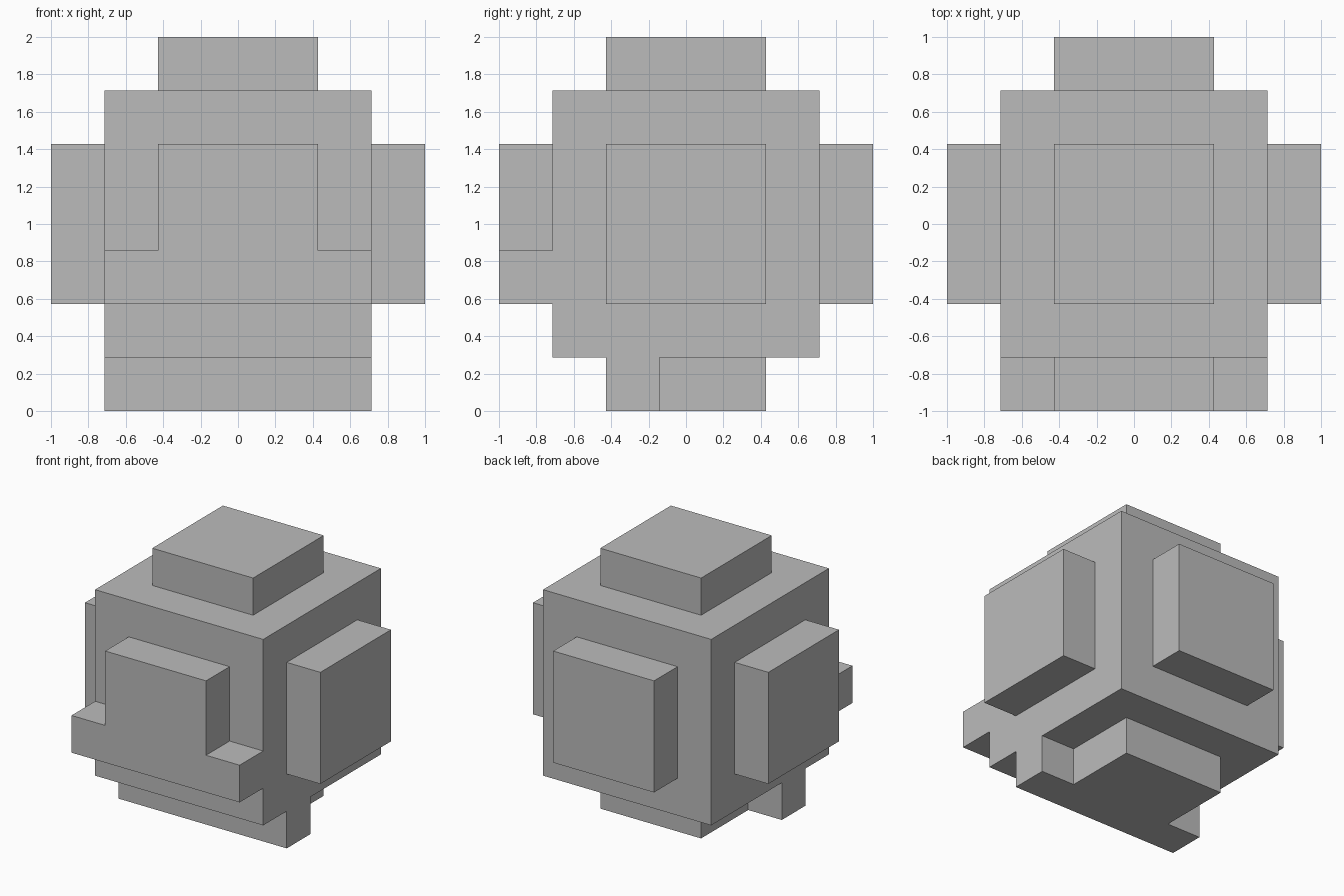
import bpy
import bmesh
from mathutils import Matrix, Vector

cube = bpy.data.objects.get("Cube")
if cube:
    bpy.data.objects.remove(cube)

U = 1 / 7                      # half a block: the whole model is 14 units wide
CENTRE = Vector((0, 0, 7))
CORE, PAD, OUTER = 5, 3, 7     # half widths of core and pads, reach of pads

grey = bpy.data.materials.new("plain grey")
grey.use_nodes = True
colour = (0.5, 0.5, 0.5, 1)
grey.diffuse_color = colour
grey.node_tree.nodes["Principled BSDF"].inputs["Base Color"].default_value = colour


def slab(name, outline, right, up, start, end):
    """Extrude a flat outline, drawn along right and up, outwards from the centre."""
    right, up = Vector(right), Vector(up)
    out = right.cross(up)
    bm = bmesh.new()
    verts = [bm.verts.new(CENTRE + right * a + up * b + out * start) for a, b in outline]
    face = bm.faces.new(verts)
    grown = bmesh.ops.extrude_face_region(bm, geom=[face], use_keep_orig=True)
    moved = [v for v in grown["geom"] if isinstance(v, bmesh.types.BMVert)]
    bmesh.ops.translate(bm, verts=moved, vec=out * (end - start))
    bmesh.ops.recalc_face_normals(bm, faces=bm.faces)
    bmesh.ops.transform(bm, matrix=Matrix.Scale(U, 4), verts=bm.verts)
    mesh = bpy.data.meshes.new(name)
    bm.to_mesh(mesh)
    bm.free()
    mesh.materials.append(grey)
    obj = bpy.data.objects.new(name, mesh)
    bpy.context.collection.objects.link(obj)


def square(h):
    return [(-h, -h), (h, -h), (h, h), (-h, h)]


def mirrored(half):
    """Complete a right-hand half outline with its left-hand mirror."""
    return half + [(-a, b) for a, b in reversed(half)]


X, Y, Z = (1, 0, 0), (0, 1, 0), (0, 0, 1)
BACK_X, BACK_Y = (-1, 0, 0), (0, -1, 0)

# Central block
slab("core", square(CORE), X, Y, -CORE, CORE)

# Square pads on the top, back and sides
for name, right, up in (("top_pad", X, Y), ("back_pad", BACK_X, Z),
                        ("left_pad", Y, Z), ("right_pad", BACK_Y, Z)):
    slab(name, square(PAD), right, up, CORE, OUTER)

# Face pad with a wide lower strip
slab("front_pad", mirrored([(CORE, -3), (CORE, -1), (PAD, -1), (PAD, 3)]),
     X, Z, CORE, OUTER)

# Base with wide toes towards the front
slab("base", mirrored([(PAD, -3), (PAD, 1), (CORE, 1), (CORE, 3)]),
     X, BACK_Y, CORE, OUTER)
